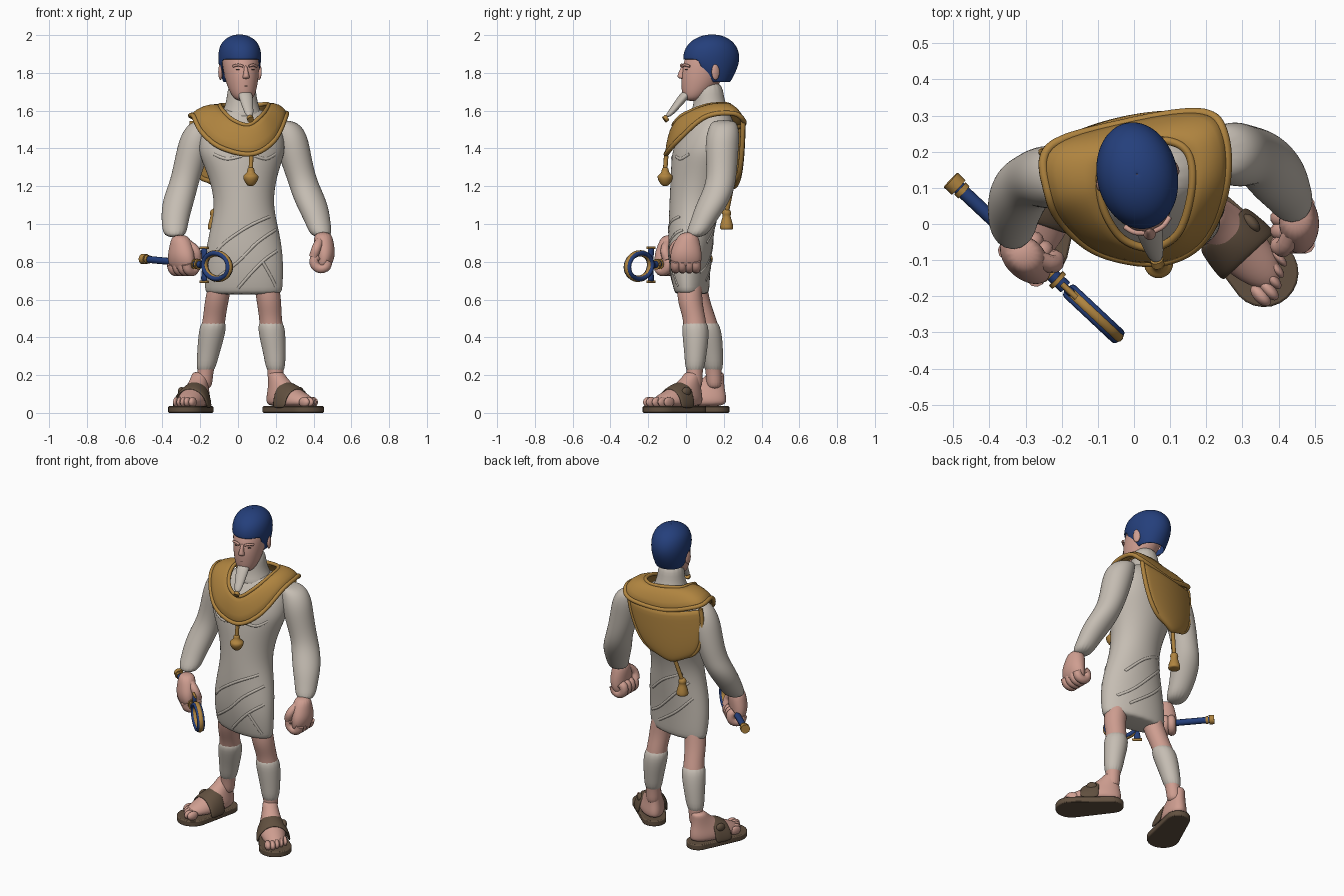
import bpy, math
from math import sin, cos, pi, radians
from mathutils import Vector

cube = bpy.data.objects.get("Cube")
if cube:
    bpy.data.objects.remove(cube, do_unlink=True)


def material(name, rgb):
    m = bpy.data.materials.new(name)
    m.use_nodes = True
    m.diffuse_color = (*rgb, 1)
    m.node_tree.nodes["Principled BSDF"].inputs["Base Color"].default_value = (*rgb, 1)
    return m


LINEN = material("linen", (0.56, 0.51, 0.45))
SKIN = material("skin", (0.62, 0.34, 0.28))
GOLD = material("gold", (0.43, 0.23, 0.05))
BLUE = material("blue", (0.018, 0.05, 0.2))
BROWN = material("leather", (0.12, 0.08, 0.05))
DARK = material("dark_line", (0.07, 0.04, 0.03))


def mesh_object(name, verts, faces, mat):
    me = bpy.data.meshes.new(name)
    me.from_pydata([tuple(v) for v in verts], [], faces)
    me.materials.append(mat)
    ob = bpy.data.objects.new(name, me)
    bpy.context.collection.objects.link(ob)
    return ob


def skin(name, rows, mat, closed=True, caps=True, sub=2, thick=0, keep=None):
    """Surface through rows of points, smoothed by subdivision."""
    n = len(rows[0])
    verts = [Vector(p) for row in rows for p in row]
    faces = []
    for i in range(len(rows) - 1):
        for j in range(n if closed else n - 1):
            k = (j + 1) % n
            f = (i * n + j, i * n + k, i * n + n + k, i * n + n + j)
            if keep is None or keep(sum((verts[v] for v in f), Vector()) / 4):
                faces.append(f)
    if caps:
        faces.append(tuple(reversed(range(n))))
        faces.append(tuple(range(len(verts) - n, len(verts))))
    ob = mesh_object(name, verts, faces, mat)
    ob.data.shade_smooth()
    if thick:
        s = ob.modifiers.new("thickness", 'SOLIDIFY')
        s.thickness, s.offset = thick, 0
    s = ob.modifiers.new("smooth", 'SUBSURF')
    s.levels = s.render_levels = sub
    return ob


def loft(name, rings, mat, n=16, **kw):
    """Stack of level ellipses: x, y, z, rx, ry, turn in degrees."""
    rows = []
    for x, y, z, rx, ry, turn in rings:
        c, s = cos(radians(turn)), sin(radians(turn))
        angles = [2 * pi * i / n for i in range(n)]
        rows.append([(x + rx * cos(a) * c - ry * sin(a) * s,
                      y + rx * cos(a) * s + ry * sin(a) * c, z) for a in angles])
    return skin(name, rows, mat, **kw)


def round_loft(name, rings, mat, **kw):
    return loft(name, [(x, y, z, r, r, 0) for x, y, z, r in rings], mat, **kw)


def blob(name, c, size, mat, turn=0):
    rings = [(c[0], c[1], c[2] - size[2] * cos(a), size[0] * sin(a), size[1] * sin(a), turn)
             for a in (0.25, 0.8, pi / 2, pi - 0.8, pi - 0.25)]
    return loft(name, rings, mat, n=10)


def tube(name, pts, r, mat, cyclic=False):
    cu = bpy.data.curves.new(name, 'CURVE')
    cu.dimensions = '3D'
    cu.bevel_depth, cu.bevel_resolution, cu.resolution_u = r, 3, 4
    cu.use_fill_caps = True
    sp = cu.splines.new('BEZIER')
    sp.bezier_points.add(len(pts) - 1)
    for bp, p in zip(sp.bezier_points, pts):
        bp.co = p
        bp.handle_left_type = bp.handle_right_type = 'AUTO'
    sp.use_cyclic_u = cyclic
    cu.materials.append(mat)
    ob = bpy.data.objects.new(name, cu)
    bpy.context.collection.objects.link(ob)
    return ob


def spline(pts, closed, k=4):
    """Points along a smooth line through the given ones."""
    n, pts, out = len(pts), [Vector(p) for p in pts], []
    for i in range(n if closed else n - 1):
        a, b, c, d = (pts[j % n if closed else min(max(j, 0), n - 1)] for j in range(i - 1, i + 3))
        for t in (j / k for j in range(k)):
            out.append(b + (c - a) * t / 2 + (a - b * 2.5 + c * 2 - d / 2) * t ** 2 +
                       (b * 1.5 - a / 2 - c * 1.5 + d / 2) * t ** 3)
    return out if closed else out + [pts[-1]]


# Torso with wrapped skirt
torso = loft("tunic", [
    (.03, .03, .625, .2, .08, -8), (.03, .03, .645, .21, .093, -8), (.03, .017, .8, .216, .112, -6),
    (.035, .028, .95, .19, .124, 0), (.032, .04, 1.1, .152, .13, 6), (.025, .07, 1.25, .182, .152, 12),
    (.02, .088, 1.36, .23, .163, 13), (.02, .1, 1.42, .235, .158, 13), (.02, .12, 1.5, .222, .143, 13),
    (.02, .13, 1.57, .165, .11, 13), (.02, .13, 1.62, .09, .08, 13)], LINEN, n=20)
round_loft("neck", [(.02, .13, 1.54, .13), (.02, .13, 1.6, .1), (.02, .122, 1.66, .08),
                    (.02, .12, 1.76, .074)], LINEN)

# Cloth folds laid on the tunic, front (-1) and back (1)
bpy.context.view_layer.update()
cloth = torso.evaluated_get(bpy.context.evaluated_depsgraph_get())
folds = [(-1, (.2, .97), (.1, .9), (0, .8), (-.13, .7)), (-1, (.17, 1.04), (.06, .99), (-.06, .91), (-.13, .84)),
         (-1, (.21, .86), (.14, .81), (.07, .74), (0, .66)), (-1, (.13, .8), (.17, .73), (.2, .67)),
         (-1, (-.13, 1.37), (-.06, 1.345), (.02, 1.36)), (-1, (.09, 1.36), (.15, 1.345), (.2, 1.37)),
         (1, (-.1, 1.0), (-.02, .92), (.1, .8), (.19, .74)), (1, (-.12, .9), (-.02, .8), (.12, .7)),
         (1, (-.07, 1.06), (.05, 1.0), (.16, .9))]
for side, *line in folds:
    pts = []
    for p in spline([(x, 0, z) for x, z in line], False):
        hit, loc, normal, _ = cloth.ray_cast((p.x, side, p.z), (0, -side, 0))
        if hit:
            pts.append(loc - normal * .006)
    tube("cloth_fold", pts, .01, LINEN)

# Arms
round_loft("left_arm", [(.22, .2, 1.55, .05), (.255, .2, 1.53, .075), (.277, .195, 1.47, .09),
    (.293, .19, 1.4, .09), (.318, .19, 1.3, .083), (.345, .185, 1.22, .08), (.372, .16, 1.15, .086),
    (.4, .125, 1.08, .083), (.425, .085, 1.0, .067), (.445, .045, .925, .057)], LINEN)
round_loft("right_arm", [(-.16, .13, 1.55, .05), (-.195, .13, 1.53, .07), (-.217, .13, 1.47, .087),
    (-.235, .13, 1.4, .09), (-.262, .13, 1.3, .083), (-.285, .12, 1.22, .079), (-.308, .1, 1.15, .085),
    (-.325, .065, 1.08, .082), (-.335, .02, 1.0, .071), (-.335, -.03, .925, .06)], LINEN)


# Fists: fingers stacked along the grip direction, curling inwards
def fist(side, c, grip, out):
    turn = math.degrees(math.atan2(grip.y, grip.x))

    def at(g, o, z):
        return Vector(c) + grip * g + out * o + Vector((0, 0, z))
    loft(side + "_palm", [(*at(g, o, z), rx, ry, turn) for g, o, z, rx, ry in (
        (-.01, .005, .11, .045, .045), (0, .008, .05, .07, .055), (.005, .015, 0, .085, .056),
        (.005, .012, -.05, .085, .05), (.005, .0, -.09, .066, .035))], SKIN)
    for i in range(4):
        g = .06 - i * .036
        tube(side + "_finger", [at(g, .032, -.045), at(g, .016, -.08), at(g, -.028, -.078),
                                at(g, -.04, -.035), at(g, -.02, -.02)], .026, SKIN)
    tube(side + "_thumb", [at(.03, -.01, .06), at(.07, -.03, .02), at(.065, -.045, -.025)], .025, SKIN)


tail, head_end = Vector((-.5, .115, .815)), Vector((-.19, -.175, .785))
rod = (head_end - tail).normalized()
flat = Vector((rod.x, rod.y, 0)).normalized()
facing = Vector((flat.y, -flat.x, 0))
fist("left", (.445, .005, .85), Vector((0, -1, 0)), Vector((1, 0, 0)))
fist("right", (-.295, -.085, .835), flat, facing)

# Looped staff: gold core with blue inlay on both faces
up = Vector((0, 0, 1))
tube("staff_rod", [tail, head_end], .019, BLUE)
for a, b, r in ((-.01, .02, .028), (.025, .04, .023), (.36, .375, .028), (.39, .402, .028)):
    tube("staff_band", [tail + rod * a, tail + rod * b], r, GOLD)
loop_c = head_end + rod * .108
for name, shift, r, mat in (("loop_core", 0, .017, GOLD), ("loop_inlay", .011, .012, BLUE), ("loop_inlay", -.011, .012, BLUE)):
    tube(name, [loop_c + facing * shift + rod * cos(i * pi / 6) * .09 + up * sin(i * pi / 6) * .067
                for i in range(12)], r, mat, True)
for s in (1, -1):
    loft("cross_arm", [(*(head_end + rod * .015 + up * s * h), w, .014, math.degrees(math.atan2(rod.y, rod.x)))
                       for h, w in ((0, .012), (.05, .016), (.095, .03))], BLUE, n=8, sub=1)
    tube("cross_tip", [head_end + rod * .015 + up * s * .09 + flat * d for d in (-.028, .028)], .008, GOLD)

# Legs with wraps, feet and sandals
legs = {"left": ([(.13, .02, .74, .06), (.155, .018, .66, .068), (.165, .022, .58, .066), (.172, .045, .5, .06),
                  (.18, .052, .42, .066), (.195, .05, .3, .05), (.2, .045, .2, .041), (.2, .045, .12, .045)],
                 (.2, .037), (.36, -.135)),
        "right": ([(-.08, .045, .74, .055), (-.1, .05, .66, .064), (-.115, .068, .58, .064), (-.126, .1, .5, .06),
                   (-.138, .12, .42, .066), (-.16, .14, .3, .05), (-.175, .148, .2, .041), (-.18, .15, .12, .045)],
                  (-.2, .16), (-.275, -.063))}
for side, (rings, heel, toe) in legs.items():
    round_loft(side + "_leg", rings, SKIN)
    wrap = [(x, y, z, r + .008) for x, y, z, r in rings[3:7]]
    round_loft(side + "_shin_wrap", wrap, LINEN)
    heel, toe = Vector((*heel, 0)), Vector((*toe, 0))
    f = (toe - heel).normalized()
    across = Vector((-f.y, f.x, 0))
    turn = math.degrees(math.atan2(f.y, f.x))
    inner = -1 if side == "left" else 1
    loft(side + "_foot", [(*(heel + f * d + up * z), rx, ry, turn) for d, z, rx, ry in (
        (.115, .03, .165, .068), (.118, .065, .178, .08), (.09, .1, .145, .07),
        (.045, .14, .09, .055), (.01, .19, .052, .045), (0, .22, .043, .04))], SKIN)
    for i in range(5):
        p = heel + f * (.285 - abs(i - .6) * .017) + across * inner * (.05 - i * .027)
        blob(side + "_toe", p + up * .057, (.042, .023 - i * .002, .028), SKIN, turn)
    outline = []
    for c, r, start in ((toe, .095, -pi / 2), (heel, .07, pi / 2)):
        for i in range(13):
            a = start + pi * i / 12
            outline.append(c + f * cos(a) * r + across * sin(a) * r)
    n = len(outline)
    sole = mesh_object(side + "_sandal_sole", outline + [p + up * .036 for p in outline],
                       [tuple(reversed(range(n))), tuple(range(n, 2 * n))] +
                       [(i, (i + 1) % n, (i + 1) % n + n, i + n) for i in range(n)], BROWN)
    b = sole.modifiers.new("rounded_edge", 'BEVEL')
    b.width, b.segments = .006, 2
    bpy.ops.object.select_all(action='DESELECT')
    sole.select_set(True)
    bpy.context.view_layer.objects.active = sole
    bpy.ops.object.shade_smooth_by_angle()
    rows = []
    for d, h, w in ((.065, .14, .082), (.115, .13, .09), (.175, .1, .096)):
        rows.append([heel + f * d + across * cos(pi * i / 10) * w + up * (.025 + h * sin(pi * i / 10))
                     for i in range(11)])
    skin(side + "_sandal_strap", rows, BROWN, closed=False, caps=False, thick=.016)
    buckle = heel + f * .11 - across * inner * .068
    blob(side + "_strap_buckle", buckle + up * .112, (.036, .02, .026), BROWN, turn)

# Shoulder collar with raised rims
outer = spline([(.07, -.105, 1.37), (-.09, -.08, 1.405), (-.19, -.005, 1.485), (-.235, .08, 1.57), (-.235, .21, 1.565),
                (-.04, .275, 1.515), (.18, .308, 1.54), (.248, .25, 1.585), (.252, .1, 1.565), (.19, -.045, 1.44)], True)
inner_edge = spline([(.055, -.065, 1.525), (-.025, -.045, 1.55), (-.075, .02, 1.595), (-.095, .1, 1.625),
                     (-.08, .17, 1.63), (0, .215, 1.63), (.09, .23, 1.63), (.15, .195, 1.635), (.16, .1, 1.625),
                     (.125, -.02, 1.575)], True)
middle = [(a + b) / 2 + Vector((0, 0, .022)) + (a - b).normalized() * .008 for a, b in zip(outer, inner_edge)]
skin("collar", [inner_edge, middle, outer], GOLD, caps=False, sub=1, thick=.02)
tube("collar_outer_rim", outer, .013, GOLD, True)
tube("collar_neck_rim", inner_edge, .011, GOLD, True)


# Rounded back panel
def panel(u, t):
    w = cos(t) ** 0.55
    return (Vector((-.025, .25, 1.515 + .03 * u * u)) + Vector((.218, .052, 0)) * u * w +
            Vector((-.05, -.005, -.32)) * sin(t) + Vector((-.005, .035, 0)) * (1 - u * u) * w)


steps = [radians(a) for a in (0, 10, 20, 30, 40, 50, 60, 70, 78, 84, 88, 89.5)]
skin("back_panel", [[panel(i / 6 - 1, t) for i in range(13)] for t in steps], GOLD,
     closed=False, caps=False, sub=1, thick=.024)
tube("back_panel_rim", [panel(-1, t) for t in steps] + [panel(1, t) for t in reversed(steps)], .013, GOLD)

# Hanging ornaments
vase = [(0, .012), (.012, .026), (.035, .04), (.055, .043), (.062, .032), (.075, .018), (.095, .02), (.1, .01)]
bell = [(0, .03), (.004, .038), (.03, .034), (.06, .024), (.075, .02), (.085, .026), (.1, .022), (.11, .01)]
for name, x, y, z, shape, top in (("chest_pendant", .068, -.11, 1.2, vase, (.07, -.105, 1.36)),
                                  ("back_tassel", -.125, .215, .97, bell, (-.09, .243, 1.2))):
    round_loft(name, [(x, y, z + h, r) for h, r in shape], GOLD, sub=1)
    tube(name + "_cord", [(x, y, z + .09), top], .012, GOLD)

# Head, built around a turned axis
TURN = 12


def on_head(x, y, z):
    a, dy = radians(TURN), y - .13
    return Vector((.01 + x * cos(a) - dy * sin(a), .13 + x * sin(a) + dy * cos(a), z))


def head_loft(name, rings, mat, **kw):
    return loft(name, [(*on_head(0, y, z), rx, ry, TURN) for z, y, rx, ry in rings], mat, n=20, **kw)


head_loft("face", [(1.65, .03, .036, .034), (1.68, .045, .062, .068), (1.73, .07, .08, .098),
    (1.78, .087, .09, .117), (1.83, .105, .096, .128), (1.88, .12, .098, .128), (1.92, .13, .08, .105),
    (1.95, .135, .05, .07)], SKIN)
head_loft("cap", [(1.75, .16, .08, .072), (1.79, .147, .096, .108), (1.83, .138, .106, .136),
    (1.87, .134, .111, .15), (1.91, .134, .11, .147), (1.948, .135, .1, .128), (1.976, .137, .077, .096),
    (1.994, .138, .045, .056), (2.0, .138, .015, .018), (2.0, .138, .0003, .0003)], BLUE, caps=False,
    thick=.006, keep=lambda p: p.z > 1.87 or p.y > .085)
head_loft("nose", [(1.768, -.022, .016, .014), (1.778, -.03, .02, .022), (1.8, -.027, .012, .017),
                   (1.84, -.015, .009, .012)], SKIN)
for s in (1, -1):
    blob("ear", on_head(s * .104, .135, 1.805), (.014, .027, .044), SKIN, TURN + s * 15)
    blob("eye", on_head(s * .04, -.01, 1.818), (.014, .005, .004), DARK, TURN + s * 12)
    tube("brow", [on_head(s * .016, -.026, 1.835), on_head(s * .04, -.018, 1.842),
                  on_head(s * .064, .003, 1.835)], .007, SKIN)
tube("mouth", [on_head(-.022, -.016, 1.728), on_head(0, -.024, 1.731), on_head(.022, -.016, 1.728)], .003, DARK)

# Ceremonial beard
loft("beard", [(.036, .01, 1.705, .034, .03, TURN), (.041, -.01, 1.675, .04, .032, TURN),
    (.05, -.05, 1.625, .03, .026, TURN), (.064, -.1, 1.563, .021, .019, TURN)], LINEN)
tube("beard_tip", [(.063, -.1, 1.563), (.067, -.115, 1.552)], .018, GOLD)
